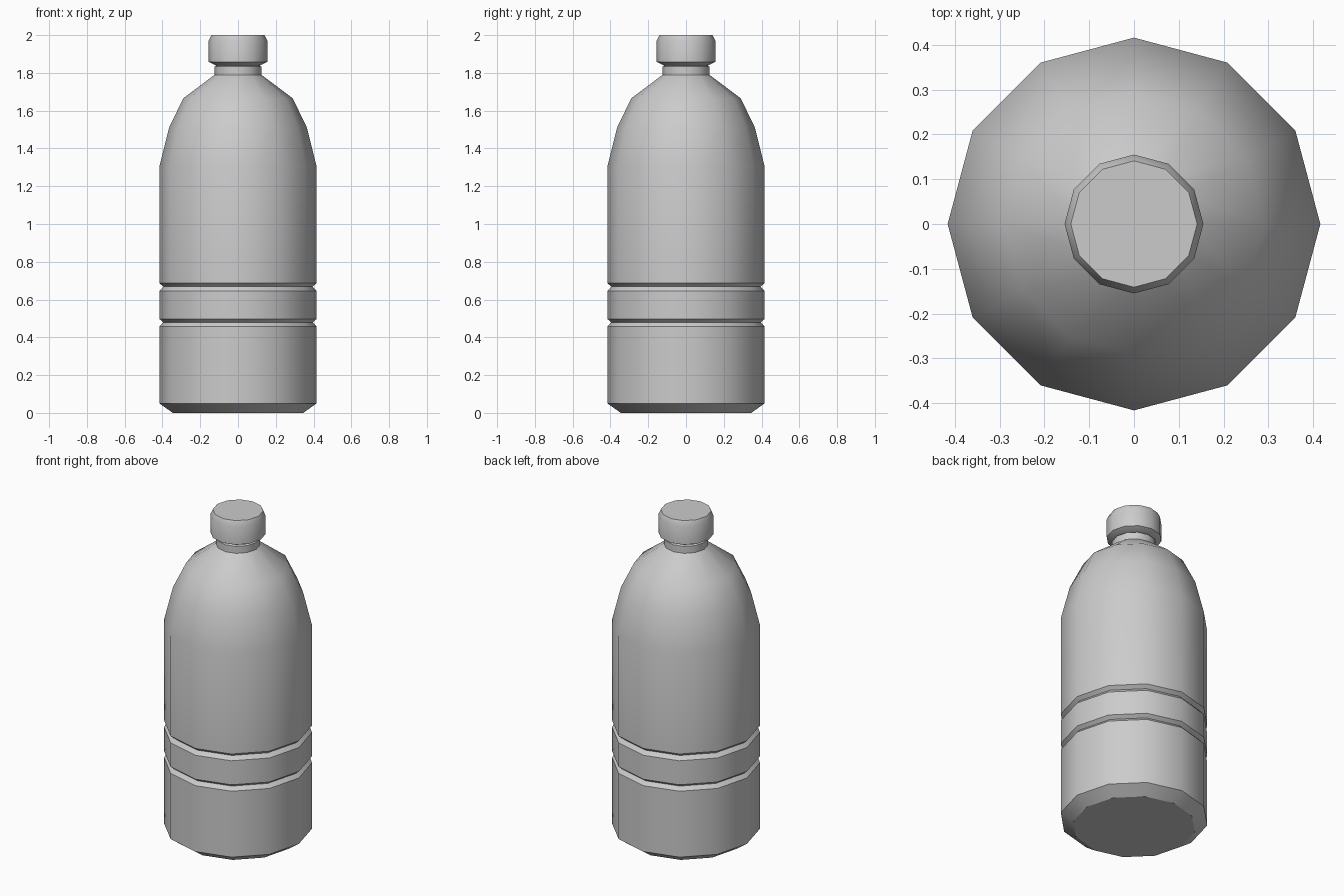
import bpy, bmesh
from math import cos, sin, pi

if "Cube" in bpy.data.objects:
    bpy.data.objects.remove(bpy.data.objects["Cube"])

SIDES = 12


def lathe(name, profile):
    """Closed turned solid from (radius, height) points, bottom to top."""
    bm = bmesh.new()
    rings = [[bm.verts.new((r * cos(2 * pi * i / SIDES), r * sin(2 * pi * i / SIDES), z))
              for i in range(SIDES)] for r, z in profile]
    for a, b in zip(rings, rings[1:]):
        for i in range(SIDES):
            j = (i + 1) % SIDES
            bm.faces.new((a[i], a[j], b[j], b[i]))
    bm.faces.new(rings[0][::-1])
    bm.faces.new(rings[-1])
    mesh = bpy.data.meshes.new(name)
    bm.to_mesh(mesh)
    bm.free()
    ob = bpy.data.objects.new(name, mesh)
    bpy.context.collection.objects.link(ob)
    bpy.ops.object.select_all(action='DESELECT')
    ob.select_set(True)
    bpy.context.view_layer.objects.active = ob
    bpy.ops.object.shade_smooth_by_angle(angle=pi / 6 + 0.03)
    return ob


R = 0.416


def groove(low, high):
    """V-shaped groove around the body."""
    return [(R, low), (0.395, (low + high) / 2 + 0.002), (R, high)]


# Body with bottom chamfer, two grooves, rounded shoulder and neck
lathe("bottle_body", [(0.345, 0), (R, 0.05)]
      + groove(0.457, 0.497) + groove(0.645, 0.687)
      + [(R, 1.305), (0.365, 1.51), (0.29, 1.665), (0.124, 1.79),
         (0.124, 1.833), (0.115, 1.838)])

# Screw cap with chamfered rims
lathe("cap", [(0.115, 1.838), (0.155, 1.858), (0.155, 1.97), (0.141, 2.0)])
